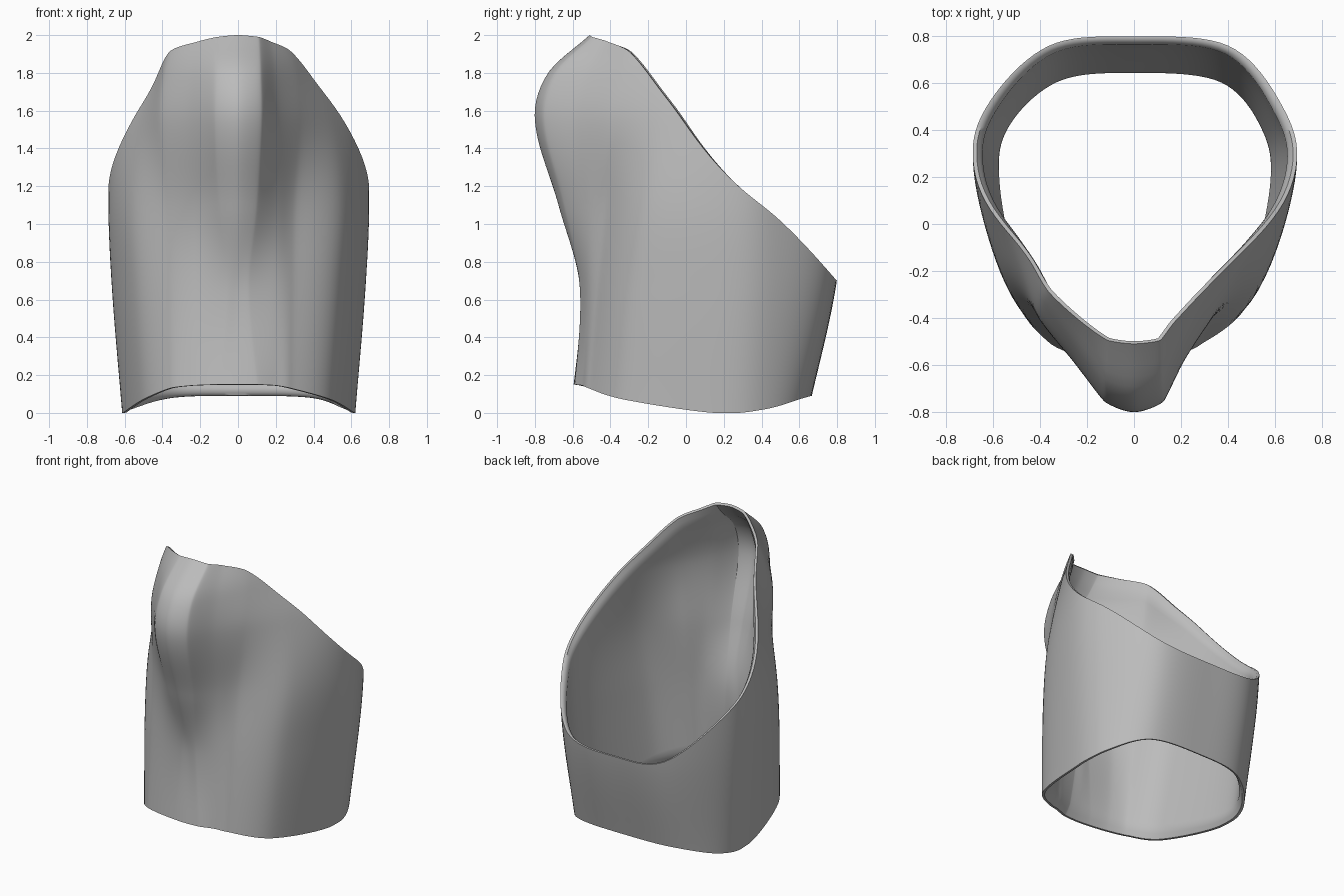
import bpy, bmesh
from mathutils import Vector

cube = bpy.data.objects.get("Cube")
if cube:
    bpy.data.objects.remove(cube)

grey = bpy.data.materials.new("plain grey")
grey.use_nodes = True
grey.diffuse_color = (0.5, 0.5, 0.5, 1)
grey.node_tree.nodes["Principled BSDF"].inputs["Base Color"].default_value = (0.5, 0.5, 0.5, 1)

# Half cross-sections from front centre round to back centre, one per height
LEVELS = [0, 0.65, 1.1, 1.55, 1.8, 2.0]
SECTIONS = [
    [(0, -.61), (.12, -.6), (.24, -.57), (.36, -.515), (.5, -.32), (.608, .15), (.57, .42), (.34, .61), (0, .645)],
    [(0, -.56), (.06, -.56), (.24, -.53), (.37, -.46), (.54, -.27), (.66, .18), (.62, .47), (.36, .745), (0, .79)],
    [(0, -.675), (.1, -.645), (.25, -.535), (.38, -.415), (.56, -.2), (.682, .22), (.63, .5), (.36, .79), (0, .83)],
    [(0, -.8), (.125, -.755), (.255, -.59), (.41, -.39), (.52, -.1), (.66, .25), (.63, .5), (.36, .8), (0, .83)],
    [(0, -.73), (.12, -.69), (.24, -.53), (.39, -.32), (.46, -.05), (.6, .25), (.6, .5), (.36, .8), (0, .83)],
    [(0, -.51), (.11, -.485), (.21, -.4), (.34, -.26), (.42, .02), (.55, .25), (.6, .5), (.36, .8), (0, .83)],
]
TOP = [2.0, 1.99, 1.965, 1.91, 1.65, 1.245, 1.02, .745, .7]
BOTTOM = [.15, .15, .145, .13, .07, 0, .02, .08, .09]
# The left half's folds sit closer to the middle
SHIFT = [(0, 0), (0, 0), (-.04, .01), (-.08, -.01), (-.01, -.01), (.008, 0), (.005, 0), (.04, 0), (0, 0)]
# Roundness of each column: small values make a crisp fold
ROUND = [1, .4, .9, .6, 1, 1, 1, 1, 1]
# Relative wall thickness of each column
WALL = [1, 1, 1, 1, 1, 1, 1, .8, .7]
STEPS, ROWS = 10, 48


def spline(knots, values, t, roundness):
    """Smooth curve through values placed at knots."""
    n = len(knots)
    i = max(k for k in range(n - 1) if knots[k] <= t or k == 0)

    def slope(k):
        a, b = max(k - 1, 0), min(k + 1, n - 1)
        return (values[b] - values[a]) / (knots[b] - knots[a]) * roundness[k]

    h = knots[i + 1] - knots[i]
    s = (t - knots[i]) / h
    return (values[i] * (1 + 2 * s) * (1 - s) ** 2 + slope(i) * h * s * (1 - s) ** 2
            + values[i + 1] * s * s * (3 - 2 * s) - slope(i + 1) * h * s * s * (1 - s))


def ring(left, right):
    """Close two half lists into a full loop with overlap for even slopes."""
    loop = list(left) + list(right[-2:0:-1])
    return loop[-2:] + loop + loop[:3]


COUNT = 2 * (len(TOP) - 1)
KNOTS = list(range(-2, COUNT + 3))
loops = []
for section in SECTIONS:
    left = [Vector(p) + Vector(d) for p, d in zip(section, SHIFT)]
    right = [Vector((-x, y)) for x, y in section]
    loops.append(ring(left, right))
top_loop, bottom_loop, wall_loop, round_loop = (ring(v, v) for v in (TOP, BOTTOM, WALL, ROUND))
LEVEL_ROUND = [1] * len(LEVELS)

# Shell wall: columns run from the lower edge to the slanted rim
bm = bmesh.new()
thickness = bm.verts.layers.deform.verify()
columns = []
for c in range(COUNT * STEPS):
    u = c / STEPS
    low, high, wide = (spline(KNOTS, loop, u, round_loop)
                       for loop in (bottom_loop, top_loop, wall_loop))
    path = [spline(KNOTS, loop, u, round_loop) for loop in loops]
    column = []
    for r in range(ROWS + 1):
        z = min(max(low + (high - low) * r / ROWS, 0), 2)
        p = spline(LEVELS, path, z, LEVEL_ROUND)
        vert = bm.verts.new((p.x, p.y, z))
        # The inner side of both rims is rounded off
        edge = min(r, ROWS - r)
        vert[thickness][0] = min(1, wide * min(1, 0.4 + 0.35 * edge))
        column.append(vert)
    columns.append(column)
for c, a in enumerate(columns):
    b = columns[(c + 1) % len(columns)]
    for r in range(ROWS):
        bm.faces.new((a[r], b[r], b[r + 1], a[r + 1]))
bmesh.ops.recalc_face_normals(bm, faces=bm.faces)
mesh = bpy.data.meshes.new("shell")
bm.to_mesh(mesh)
bm.free()
mesh.materials.append(grey)
shell = bpy.data.objects.new("shell", mesh)
bpy.context.collection.objects.link(shell)
shell.vertex_groups.new(name="wall thickness")

# Wall thickness, kept inside the outer surface
wall = shell.modifiers.new("wall", "SOLIDIFY")
wall.thickness = 0.042
wall.vertex_group = "wall thickness"
# An open tube's normals may face either way, so aim the wall inward
face = mesh.polygons[0]
outward = face.normal.dot(Vector((face.center.x, face.center.y, 0))) > 0
wall.offset = -1 if outward else 1

bpy.context.view_layer.objects.active = shell
shell.select_set(True)
bpy.ops.object.modifier_apply(modifier="wall")
bpy.ops.object.shade_smooth_by_angle(angle=0.9)
